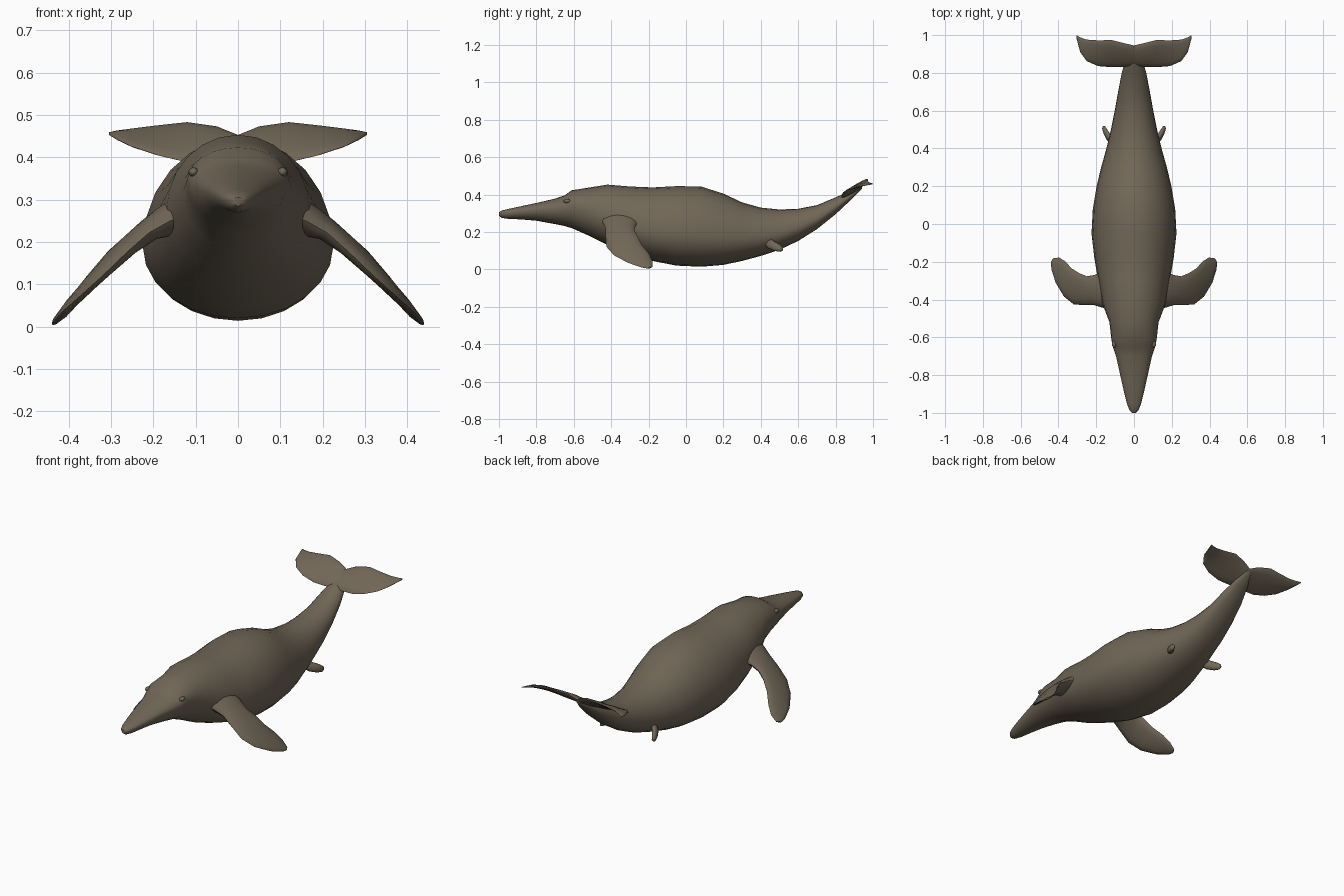
import bpy, bmesh, math
from mathutils import Vector

cube = bpy.data.objects.get("Cube")
if cube:
    bpy.data.objects.remove(cube, do_unlink=True)

SKIN = (0.165, 0.135, 0.095, 1)
skin = bpy.data.materials.new("grey brown skin")
skin.use_nodes = True
skin.diffuse_color = SKIN
bsdf = skin.node_tree.nodes["Principled BSDF"]
bsdf.inputs["Base Color"].default_value = SKIN
bsdf.inputs["Roughness"].default_value = 0.8


def loft(name, rings, mirror=False):
    """Skin a list of equal-sized rings and cap both ends."""
    bm = bmesh.new()
    loops = [[bm.verts.new(p) for p in ring] for ring in rings]
    n = len(loops[0])
    for a, b in zip(loops, loops[1:]):
        for i in range(n):
            j = (i + 1) % n
            bm.faces.new((a[i], a[j], b[j], b[i]))
    bm.faces.new(loops[0][::-1])
    bm.faces.new(loops[-1])
    bmesh.ops.recalc_face_normals(bm, faces=bm.faces)
    mesh = bpy.data.meshes.new(name)
    bm.to_mesh(mesh)
    bm.free()
    mesh.materials.append(skin)
    ob = bpy.data.objects.new(name, mesh)
    bpy.context.collection.objects.link(ob)
    if mirror:
        ob.modifiers.new("mirror", "MIRROR").use_mirror_merge = False
    bpy.ops.object.select_all(action="DESELECT")
    ob.select_set(True)
    bpy.context.view_layer.objects.active = ob
    bpy.ops.object.shade_smooth_by_angle(angle=math.radians(50))
    return ob


def body_ring(y, w, low, high, sides=24):
    # the widest line sits high on the snout and low on the belly
    level = 0.62 if y < -0.6 else max(0.4, 0.62 - 0.9 * (y + 0.6))
    mid = low + (high - low) * level
    ring = []
    for i in range(sides):
        t = math.tau * i / sides
        s = math.sin(t)
        z = mid + s * (high - mid if s > 0 else mid - low)
        ring.append((w * math.cos(t), y, z))
    return ring


def fin_ring(lead, trail, thick, sides=14):
    # lens section between the leading and trailing edges
    lead, trail = Vector(lead), Vector(trail)
    mid, half = (lead + trail) / 2, (trail - lead) / 2
    side = half.cross(fin_ring.span).normalized() * thick / 2
    return [mid + half * math.cos(math.tau * i / sides)
            + side * math.sin(math.tau * i / sides) for i in range(sides)]


def fin(name, span, stations):
    fin_ring.span = Vector(span)
    loft(name, [fin_ring(*s) for s in stations], mirror=True)


# Body from snout to tail stock: y, half width, underside, back
loft("body", [body_ring(*s) for s in (
    (-1.0, .010, .285, .305), (-.985, .024, .275, .315), (-.95, .038, .27, .323),
    (-.88, .055, .267, .338), (-.8, .073, .26, .355), (-.7, .095, .242, .378),
    (-.65, .112, .232, .395), (-.61, .12, .22, .423), (-.52, .13, .18, .437),
    (-.42, .168, .13, .453), (-.3, .19, .085, .443), (-.18, .21, .045, .438),
    (-.05, .225, .02, .445), (.08, .218, .014, .443), (.2, .198, .024, .405),
    (.3, .174, .045, .358), (.4, .146, .072, .33), (.5, .122, .105, .32),
    (.6, .102, .152, .324), (.7, .084, .215, .343), (.8, .065, .295, .385),
    (.88, .042, .37, .42), (.94, .012, .43, .447))])

# Front flippers
fin("flipper", (1, 0, -.9), (
    ((.10, -.47, .27), (.10, -.23, .27), .12),
    ((.16, -.445, .25), (.16, -.25, .25), .085),
    ((.21, -.43, .222), (.21, -.27, .235), .055),
    ((.26, -.43, .178), (.25, -.277, .21), .044),
    ((.32, -.425, .12), (.29, -.26, .18), .038),
    ((.37, -.385, .075), (.33, -.235, .13), .033),
    ((.415, -.31, .035), (.365, -.197, .083), .026),
    ((.437, -.24, .011), (.395, -.178, .042), .018),
    ((.439, -.205, .005), (.425, -.18, .013), .008)))

# Tail flukes
fin("tail_fluke", (1, 0, 0), (
    ((0, .84, .39), (0, .945, .45), .03),
    ((.05, .832, .385), (.05, .957, .472), .03),
    ((.12, .83, .388), (.12, .974, .483), .026),
    ((.19, .836, .405), (.19, .972, .475), .02),
    ((.25, .862, .425), (.25, .976, .467), .015),
    ((.285, .91, .442), (.285, .988, .462), .011),
    ((.305, .985, .454), (.305, 1.0, .458), .005)))

# Small hind fins
fin("hind_fin", (.5, .8, -.3), (
    ((.10, .42, .13), (.10, .45, .175), .035),
    ((.13, .44, .112), (.13, .468, .152), .032),
    ((.15, .475, .098), (.15, .497, .136), .027),
    ((.16, .503, .094), (.16, .516, .12), .02),
    ((.162, .515, .1), (.162, .519, .11), .008)))

# Slight eyelid bumps
bpy.ops.mesh.primitive_uv_sphere_add(segments=12, ring_count=8, radius=1,
                                     location=(.105, -.635, .365))
eye = bpy.context.object
eye.name = "eyelid"
eye.scale = (.012, .02, .011)
bpy.ops.object.transform_apply(location=True, rotation=True, scale=True)
eye.data.materials.append(skin)
eye.modifiers.new("mirror", "MIRROR")
bpy.ops.object.shade_smooth()
